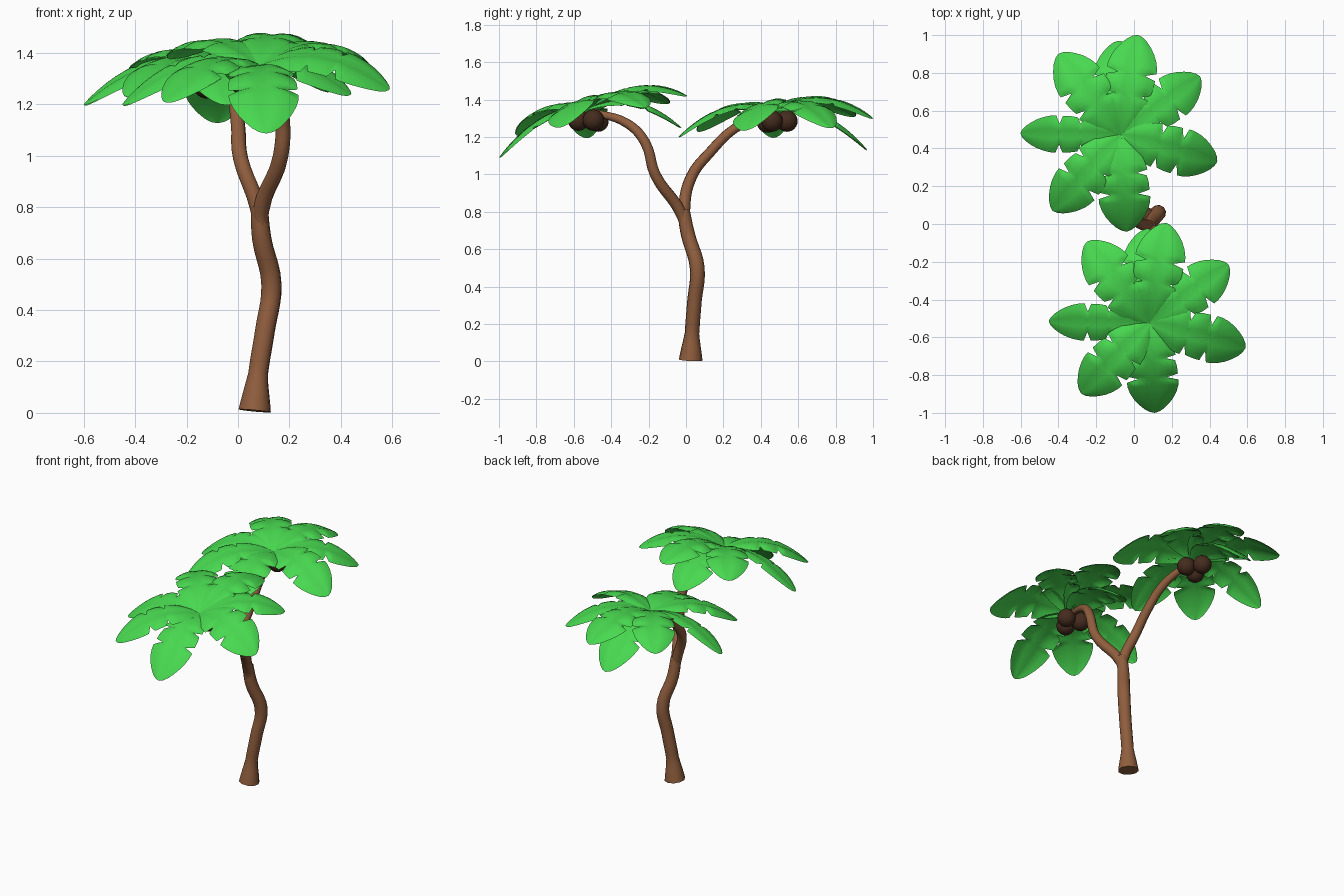
import bpy, bmesh, math
from mathutils import Vector

if "Cube" in bpy.data.objects:
    bpy.data.objects.remove(bpy.data.objects["Cube"])


def material(name, rgb):
    m = bpy.data.materials.new(name)
    m.diffuse_color = (*rgb, 1)
    m.use_nodes = True
    m.node_tree.nodes["Principled BSDF"].inputs["Base Color"].default_value = m.diffuse_color
    return m


BARK = material("bark brown", (0.28, 0.112, 0.048))
LEAF = material("leaf green", (0.065, 0.69, 0.08))
NUT = material("coconut brown", (0.06, 0.025, 0.013))


def add_mesh(name, me, mat):
    me.materials.clear()
    me.materials.append(mat)
    for p in me.polygons:
        p.use_smooth = True
        p.material_index = 0
    ob = bpy.data.objects.new(name, me)
    bpy.context.collection.objects.link(ob)
    return ob


def tube(name, pts):
    """Tapered limb through (x, y, z, radius) points."""
    cu = bpy.data.curves.new(name, 'CURVE')
    cu.dimensions = '3D'
    cu.bevel_depth = 1
    cu.bevel_resolution = 3
    cu.resolution_u = 5
    cu.use_fill_caps = True
    sp = cu.splines.new('BEZIER')
    sp.bezier_points.add(len(pts) - 1)
    for bp, (x, y, z, r) in zip(sp.bezier_points, pts):
        bp.co = (x, y, z)
        bp.radius = r
        bp.handle_left_type = bp.handle_right_type = 'AUTO'
    ob = bpy.data.objects.new(name + "_path", cu)
    bpy.context.collection.objects.link(ob)
    dg = bpy.context.evaluated_depsgraph_get()
    me = bpy.data.meshes.new_from_object(ob.evaluated_get(dg))
    bpy.data.objects.remove(ob)
    new = add_mesh(name, me, BARK)
    bpy.ops.object.select_all(action='DESELECT')
    bpy.context.view_layer.objects.active = new
    new.select_set(True)
    bpy.ops.object.shade_smooth_by_angle(angle=math.radians(50))


# Half width of a frond along its length, with two notches cut in each edge
OUTLINE = [(0, .02), (.1, .065), (.2, .1), (.3, .122), (.37, .13), (.4, .075),
           (.43, .125), (.5, .133), (.58, .135), (.615, .075), (.65, .137),
           (.7, .135), (.77, .124), (.84, .105), (.9, .081), (.95, .055),
           (.985, .028), (1, .004)]
COLS = [-1, -.75, -.5, -.25, 0, .25, .5, .75, 1]


def frond(name, root, tip, width, roll):
    """Arched leaf from root to tip with a grooved midrib and drooping edges."""
    root, tip = Vector(root), Vector(tip)
    d = tip - root
    flat = Vector((d.x, d.y, 0))
    side = Vector((-d.y, d.x, 0)).normalized()
    b = .33
    a = d.z + b
    bm = bmesh.new()
    rows = []
    for t, w in OUTLINE:
        w *= width
        row = []
        for u in COLS:
            v = abs(u)
            z = a * t - b * t * t + w * (.3 * v - .45 * v * v) + roll * side.y * u * w
            row.append(bm.verts.new(root + flat * t + side * (u * w) + Vector((0, 0, z))))
        rows.append(row)
    for r0, r1 in zip(rows, rows[1:]):
        for i in range(len(COLS) - 1):
            bm.faces.new((r0[i], r1[i], r1[i + 1], r0[i + 1]))
    bmesh.ops.recalc_face_normals(bm, faces=bm.faces)
    if sum(f.normal.z for f in bm.faces) < 0:
        bmesh.ops.reverse_faces(bm, faces=bm.faces)
    me = bpy.data.meshes.new(name)
    bm.to_mesh(me)
    bm.free()
    ob = add_mesh(name, me, LEAF)
    s = ob.modifiers.new("thickness", 'SOLIDIFY')
    s.thickness = .004
    s.use_rim = False


# Trunk and two forked branches
tube("trunk", [(.065, .025, .008, .064), (.078, .032, .15, .039), (.105, .045, .32, .039),
               (.13, .06, .5, .04), (.092, .01, .68, .038), (.082, -.014, .81, .034)])
tube("front_branch", [(.09, 0, .7, .026), (.09, -.025, .79, .032), (.166, -.165, 1.0, .03),
                      (.17, -.218, 1.17, .028), (.135, -.31, 1.27, .025), (.085, -.5, 1.335, .018)])
tube("back_branch", [(.09, 0, .7, .026), (.076, -.01, .8, .032), (.01, .03, .99, .03),
                     (0, .13, 1.12, .028), (-.02, .26, 1.245, .026), (-.07, .46, 1.335, .018)])

# Frond tips in plan, relative to the crown centre, and their relative width
PLAN = [(.09, .53, .97), (-.01, .5, .97), (-.33, .43, .95), (-.53, .01, .72),
        (-.36, -.4, .92), (.03, -.51, 1), (.51, -.14, .92), (.42, .31, .88)]
CROWNS = {
    "front": ((.08, -.525, 1.35), [1.42, 1.25, 1.38, 1.2, 1.21, 1.09, 1.26, 1.36], 1, .4),
    "back": ((-.07, .47, 1.345), [1.3, 1.13, 1.31, 1.2, 1.23, 1.2, 1.24, 1.25], -1, .3),
}
for crown, (c, heights, s, roll) in CROWNS.items():
    for i, ((dx, dy, w), z) in enumerate(zip(PLAN, heights)):
        shrink = .93 if s > 0 and dy < 0 else 1
        frond(f"{crown}_frond_{i + 1}", c, (c[0] + dx, c[1] + dy * shrink, z), w,
              roll if i in (3, 6) else roll / 3)
    # Coconuts hanging below the crown
    for i, (dx, dy, dz) in enumerate([(.04, .02, -.06), (-.02, -.06, -.06), (-.05, .045, -.065)]):
        bm = bmesh.new()
        bmesh.ops.create_uvsphere(bm, u_segments=20, v_segments=12, radius=.057)
        bmesh.ops.translate(bm, verts=bm.verts,
                            vec=(c[0] + dx, c[1] + dy * s + .01, c[2] + dz))
        me = bpy.data.meshes.new("coconut")
        bm.to_mesh(me)
        bm.free()
        add_mesh(f"{crown}_coconut_{i + 1}", me, NUT)
